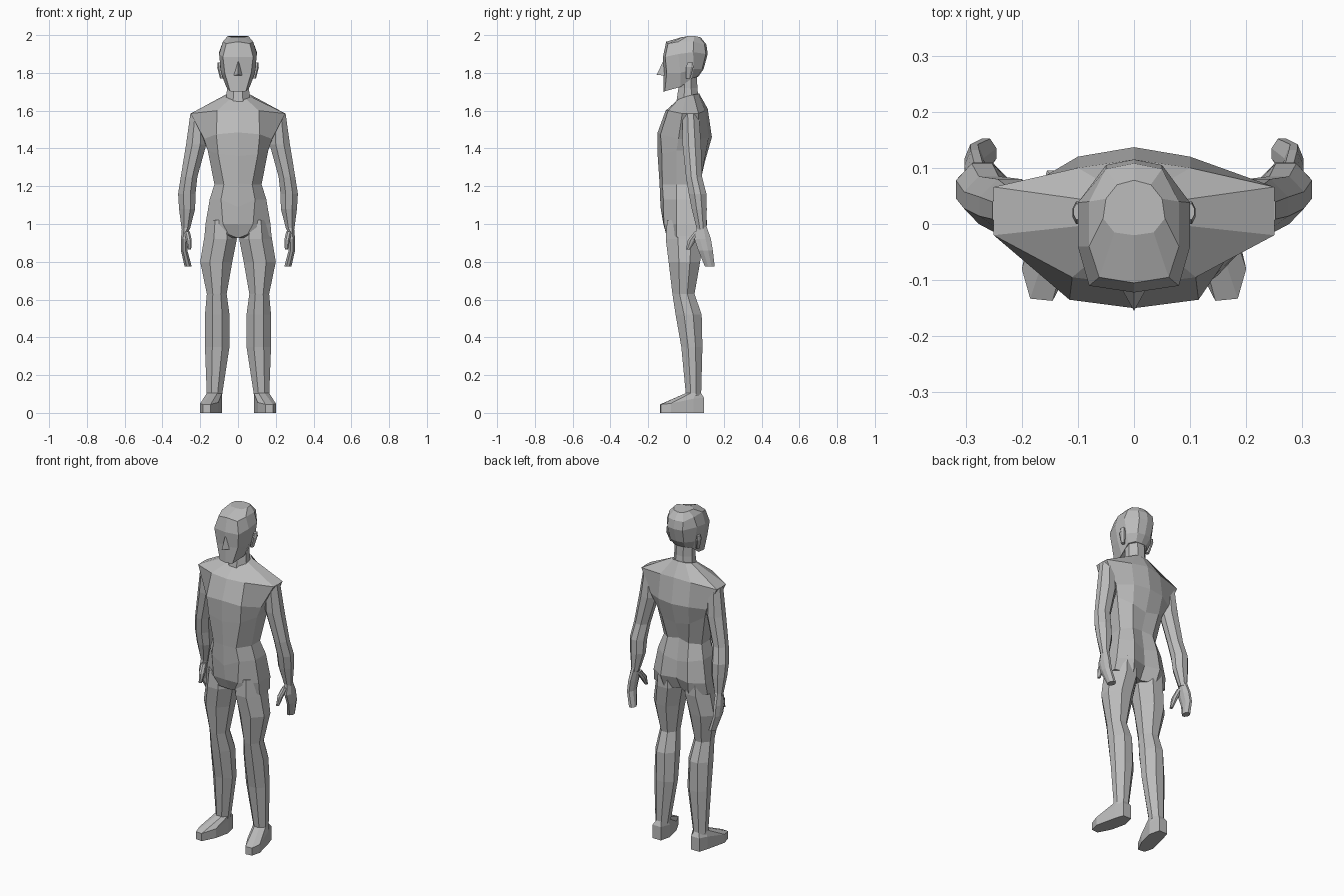
import bpy, bmesh

cube = bpy.data.objects.get("Cube")
if cube:
    bpy.data.objects.remove(cube, do_unlink=True)

grey = bpy.data.materials.new("plain grey")
grey.use_nodes = True
GREY = (0.5, 0.5, 0.5, 1)
grey.diffuse_color = GREY
grey.node_tree.nodes["Principled BSDF"].inputs["Base Color"].default_value = GREY


def loft(name, rings, mirror=False):
    """Skin a stack of equal rings, cap both ends, optionally mirror in x."""
    bm = bmesh.new()
    rows = [[bm.verts.new(p) for p in ring] for ring in rings]
    n = len(rows[0])
    for a, b in zip(rows, rows[1:]):
        for i in range(n):
            j = (i + 1) % n
            bm.faces.new((a[i], a[j], b[j], b[i]))
    bm.faces.new(rows[0])
    bm.faces.new(rows[-1])
    bmesh.ops.recalc_face_normals(bm, faces=bm.faces)
    mesh = bpy.data.meshes.new(name)
    bm.to_mesh(mesh)
    bm.free()
    mesh.materials.append(grey)
    ob = bpy.data.objects.new(name, mesh)
    bpy.context.collection.objects.link(ob)
    if mirror:
        ob.modifiers.new("both sides", 'MIRROR')
    return ob


def whole(half):
    """Half ring from front centre to back centre -> closed ring."""
    return half + [(-x, y, z) for x, y, z in half[-2:0:-1]]


OCT = [(-.4, -1), (.4, -1), (1, -.35), (1, .35), (.4, 1), (-.4, 1), (-1, .35), (-1, -.35)]


def octagon(z, x0, x1, y0, y1):
    return [((x0 + x1) / 2 + u * (x1 - x0) / 2, (y0 + y1) / 2 + v * (y1 - y0) / 2, z)
            for u, v in OCT]


def limb(name, sections, mirror=True):
    return loft(name, [octagon(*s) for s in sections], mirror)


# Torso: neck base, shoulders, chest, ribs, waist
waist = [(0, -.14, 1.215), (.075, -.125, 1.21), (.125, -.05, 1.21),
         (.125, .03, 1.21), (.07, .075, 1.22), (0, .065, 1.23)]
chest = [
    [(0, -.05, 1.65), (.045, -.04, 1.66), (.065, 0, 1.675),
     (.065, .04, 1.685), (.04, .065, 1.69), (0, .07, 1.69)],
    [(0, -.108, 1.6), (.11, -.095, 1.6), (.25, -.02, 1.585),
     (.25, .066, 1.585), (.10, .10, 1.6), (0, .115, 1.61)],
    [(0, -.15, 1.485), (.115, -.135, 1.475), (.18, -.04, 1.45),
     (.185, .07, 1.45), (.1, .12, 1.46), (0, .137, 1.46)],
    [(0, -.15, 1.36), (.105, -.128, 1.37), (.16, -.05, 1.39),
     (.16, .05, 1.39), (.09, .10, 1.35), (0, .10, 1.33)],
    waist]
loft("torso", [whole(r) for r in chest])

# Pelvis: waist, hips, seat, crotch
hips = [
    waist,
    [(0, -.135, 1.09), (.09, -.12, 1.13), (.15, -.05, 1.13),
     (.15, .05, 1.13), (.08, .10, 1.12), (0, .085, 1.1)],
    [(0, -.12, 1.0), (.08, -.117, 1.0), (.172, -.05, 1.0),
     (.172, .06, 1.0), (.09, .112, 1.0), (0, .09, 1.0)],
    [(0, -.075, .925), (.05, -.105, .945), (.178, -.05, .93),
     (.178, .05, .93), (.08, .09, .92), (0, .05, .925)]]
loft("pelvis", [whole(r) for r in hips])

# Legs: hip, thigh, knee, calf, ankle
limb("legs", [(1.02, .02, .165, -.10, .09), (.92, .006, .18, -.107, .092),
              (.80, .03, .20, -.092, .075), (.63, .06, .165, -.072, .045),
              (.52, .045, .175, -.055, .083), (.35, .045, .175, -.025, .087),
              (.09, .085, .165, 0, .08)])

# Feet: sole outline, upper edge, ankle
sole = [(.145, -.137), (.185, -.133), (.20, -.08), (.172, .04),
        (.155, .095), (.10, .095), (.085, .03), (.105, -.06)]
edge_z = [.045, .045, .05, .075, .08, .08, .075, .055]
loft("feet", [[(x, y, 0) for x, y in sole],
              [(x, y, z) for (x, y), z in zip(sole, edge_z)],
              octagon(.105, .085, .165, 0, .08)], True)

# Arms: shoulder, biceps, elbow, wrist
limb("arms", [(1.585, .17, .252, -.02, .068), (1.42, .168, .275, -.018, .08),
              (1.25, .215, .303, 0, .085), (1.16, .225, .317, .015, .108),
              (1.08, .227, .312, .03, .11), (.97, .255, .298, .058, .108)])

# Hands with inward curled fingers, and thumbs
limb("hands", [(.99, .258, .296, .058, .108), (.92, .265, .302, .045, .132),
               (.86, .268, .302, .065, .142), (.775, .245, .283, .10, .152)])
limb("thumbs", [(.96, .255, .285, .045, .085), (.915, .245, .275, .01, .055),
                (.865, .248, .265, 0, .02)])

# Neck
limb("neck", [(1.81, -.058, .058, -.035, .058), (1.72, -.058, .058, -.04, .06),
              (1.64, -.065, .065, -.052, .07)], False)

# Head: crown, hairline, brow, cheeks, jaw
skull = [
    [(0, -.02, 1.99), (.035, -.015, 1.99), (.055, .01, 1.995),
     (.05, .045, 1.995), (.03, .07, 1.99), (0, .078, 1.988)],
    [(0, -.105, 1.965), (.062, -.095, 1.955), (.08, -.04, 1.965),
     (.08, .04, 1.965), (.05, .098, 1.95), (0, .108, 1.95)],
    [(0, -.122, 1.885), (.08, -.11, 1.885), (.10, -.04, 1.9),
     (.10, .038, 1.91), (.05, .105, 1.9), (0, .115, 1.9)],
    [(0, -.12, 1.80), (.07, -.102, 1.80), (.09, -.03, 1.80),
     (.085, .04, 1.82), (.045, .085, 1.82), (0, .093, 1.82)],
    [(0, -.118, 1.7), (.042, -.112, 1.703), (.062, -.03, 1.725),
     (.065, .03, 1.77), (.035, .06, 1.78), (0, .065, 1.78)]]
loft("head", [whole(r) for r in skull])

# Nose: wedge from the bridge down to the tip
loft("nose", [[(.006, -.116, 1.86), (0, -.122, 1.86), (-.006, -.116, 1.86)],
              [(.024, -.112, 1.785), (0, -.155, 1.79), (-.024, -.112, 1.785)]])

# Ears
limb("ears", [(1.855, .092, .108, .008, .036), (1.83, .088, .11, 0, .04),
              (1.77, .075, .095, .0, .022)])
